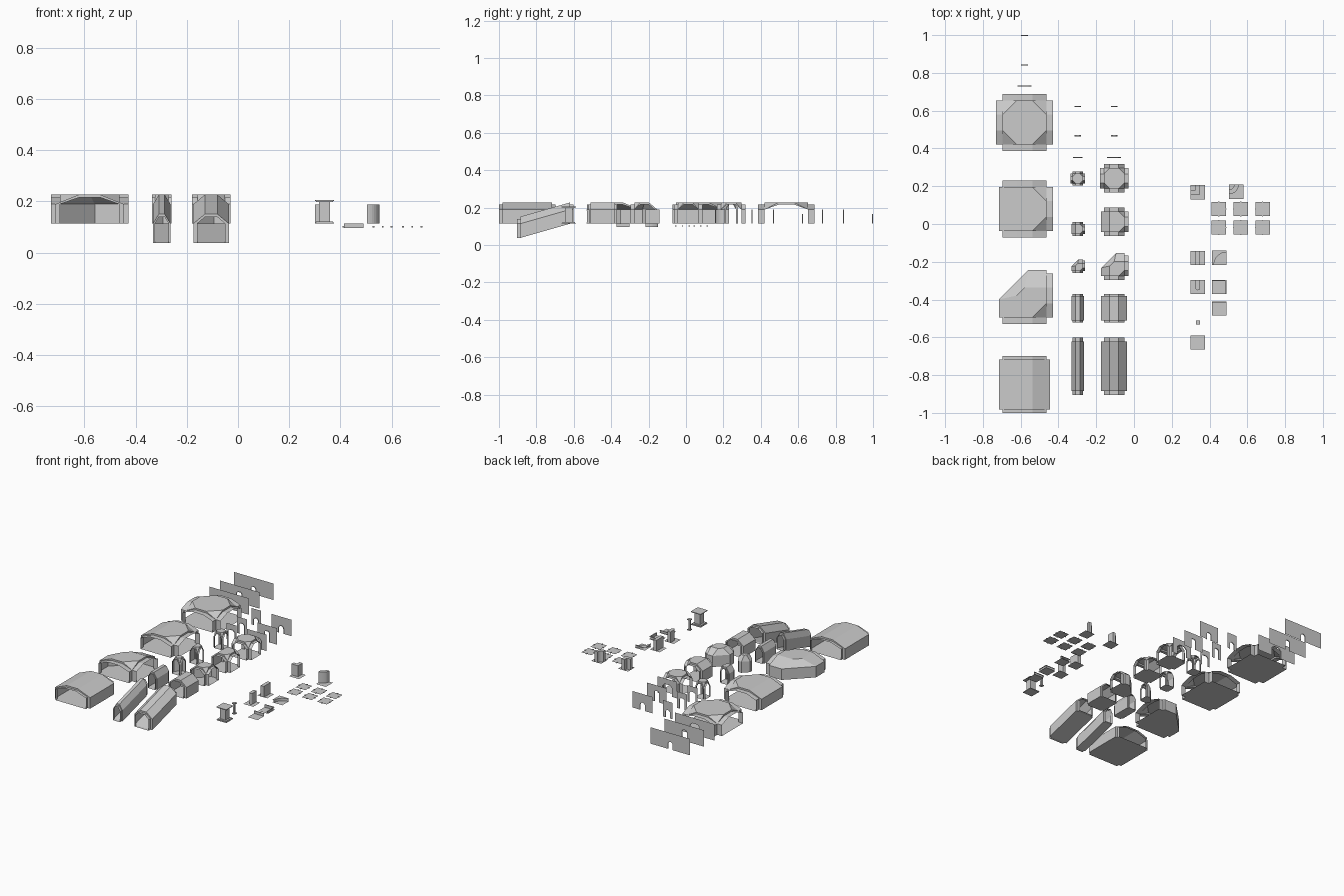
import bpy, bmesh, math

if "Cube" in bpy.data.objects:
    bpy.data.objects.remove(bpy.data.objects["Cube"])

U = 0.0756            # one floor tile
Z0 = 1.5 * U          # floor level
H = 1.5 * U           # tunnel height
ZS, ZR = 0.076, 0.102 # spring height of the vault, rim ceiling height


def finish(name, bm, loc):
    bmesh.ops.remove_doubles(bm, verts=bm.verts, dist=0.0002)
    me = bpy.data.meshes.new(name)
    bm.to_mesh(me)
    bm.free()
    ob = bpy.data.objects.new(name, me)
    ob.location = loc
    bpy.context.collection.objects.link(ob)
    return ob


def face(bm, pts):
    clean = []
    for p in pts:
        if all(sum((a - b) ** 2 for a, b in zip(p, q)) > 1e-9 for q in clean):
            clean.append(p)
    if len(clean) > 2:
        bm.faces.new([bm.verts.new(p) for p in clean])


def loft(bm, rings, closed=True):
    for a, b in zip(rings, rings[1:]):
        n = len(a)
        for i in range(n if closed else n - 1):
            j = (i + 1) % n
            face(bm, [a[i], a[j], b[j], b[i]])


def profile(w, f, top):
    return [(-w, 0), (-w, ZS), (-f, top), (f, top), (w, ZS), (w, 0)]


def box(bm, x0, x1, y0, y1, z0, z1):
    prism(bm, [(x0, y0), (x1, y0), (x1, y1), (x0, y1)], z0, z1)


def prism(bm, plan, z0, z1):
    lo = [(x, y, z0) for x, y in plan]
    hi = [(x, y, z1) for x, y in plan]
    loft(bm, [lo, hi])
    face(bm, lo[::-1])
    face(bm, hi)


def arc(cx, cy, r, a0, a1, n):
    return [(cx + r * math.cos(math.radians(a0 + (a1 - a0) * i / n)),
             cy + r * math.sin(math.radians(a0 + (a1 - a0) * i / n))) for i in range(n + 1)]


# Straight or sloping tunnel: wide body with a narrower rim at both ends
def tunnel(name, loc, w, W, f, half, drop=0):
    bm = bmesh.new()
    t = min(0.019, half * 0.14)
    rim, body = profile(w, f, ZR), profile(W, f, H)
    e = half - t
    stations = [(-half, rim, -drop), (-e, rim, -drop), (-e, body, -drop),
                (e, body, 0), (e, rim, 0), (half, rim, 0)]
    loft(bm, [[(x, y, z + dz) for x, z in pr] for y, pr, dz in stations])
    finish(name, bm, loc)


# Junction room: walls, sloped vault, flat ceiling and an arm on each open side
def junction(name, loc, w, f, half, pairs):
    bm = bmesh.new()
    n = len(pairs)
    for i in range(n):
        (a, ai, opening), (b, bi, _) = pairs[i], pairs[(i + 1) % n]
        if opening:
            dx, dy = (b[0] - a[0]) / (2 * w), (b[1] - a[1]) / (2 * w)
            rings = [[(dx * t + dy * d, dy * t - dx * d, z) for t, z in pr]
                     for d, pr in ((w, profile(w, f, H)), (w, profile(w, f, ZR)),
                                   (half, profile(w, f, ZR)))]
            loft(bm, rings)
        else:
            loft(bm, [[(*a, 0), (*b, 0)], [(*a, ZS), (*b, ZS)], [(*ai, H), (*bi, H)]], False)
    face(bm, [(*p[0], 0) for p in pairs][::-1])
    face(bm, [(*p[1], H) for p in pairs])
    finish(name, bm, loc)


def room_pairs(kind, w, W, f):
    front = [((-w, -w), (-f, -w), True), ((w, -w), (f, -w), False)]
    right = [((w, -w), (w, -f), True), ((w, w), (w, f), False)]
    back = [((w, w), (f, w), True), ((-w, w), (-f, w), False)]
    left = [((-w, w), (-w, f), True), ((-w, -w), (-w, -f), False)]
    if kind == "cross":
        return front + right + back + left
    if kind == "tee":
        return front + right + back + [((-W, w), (-f, w), False), ((-W, -w), (-f, -w), False)]
    return front + right + [((w, W), (w, f), False), ((0.15 * W, W), (0, f), False),
                            ((-W, -0.15 * W), (-f, 0), False), ((-W, -w), (-f, -w), False)]


# Wall panel with a doorway cut from the floor and a shallow reveal
def panel(name, loc, half, dw, dh, rounded):
    bm = bmesh.new()
    if rounded:
        hole = [(dw, 0)] + arc(0, dh - dw, dw, 0, 180, 8) + [(-dw, 0)]
    else:
        c = dw * 0.45
        hole = [(dw, 0), (dw, dh - c), (dw - c, dh), (c - dw, dh), (-dw, dh - c), (-dw, 0)]
    outline = [(-half, 0), (-half, H), (half, H), (half, 0)] + hole
    face(bm, [(x, 0, z) for x, z in outline])
    loft(bm, [[(x, y, z) for x, z in hole] for y in (-0.006, 0)], False)
    finish(name, bm, loc)


# Tunnel sets: name, centre x, rim half width, body half width, ceiling half width,
# half length, y of cross / tee / corner / straight, y of the three panels
sets = [
    ("large", -0.58, 0.116, 0.1345, 0.042, 2 * U, (0.537, 0.079, -0.379, -0.849), (1.0, 0.845, 0.733)),
    ("medium", -0.105, 0.054, 0.069, 0.024, U, (0.242, 0.012, -0.222, -0.445), (0.625, 0.47, 0.355)),
    ("small", -0.298, 0.027, 0.034, 0.011, U / 2, (0.241, -0.026, -0.221, -0.445), (0.625, 0.47, 0.355)),
]
for name, x, w, W, f, half, ys, pys in sets:
    for kind, y in zip(("cross", "tee", "corner"), ys):
        junction(f"{name}_{kind}", (x, y, Z0), w, f, half, room_pairs(kind, w, W, f))
    tunnel(f"{name}_straight", (x, ys[3], Z0), w, W, f, max(half, U))
    if name != "large":
        tunnel(f"{name}_ramp", (x, -0.753, Z0), w, W, f, 2 * U, U)
    wide = 0.025 if name == "small" else 0.037
    panel(f"{name}_panel_low_arch", (x, pys[0], Z0), half, 0.018, 0.053, True)
    panel(f"{name}_panel_door", (x, pys[1], Z0), half, 0.018, 0.075, False)
    panel(f"{name}_panel_wide_door", (x, pys[2], Z0), half, wide, 0.075, False)

T = U / 2
# Square pillar with base and cap
bm = bmesh.new()
box(bm, -T, T, -T, T, 0, 0.004)
box(bm, -0.033, 0.033, -0.033, 0.033, 0.004, 0.009)
box(bm, -0.021, 0.021, -0.021, 0.021, 0.009, 0.084)
box(bm, -0.033, 0.033, -0.033, 0.033, 0.084, 0.088)
box(bm, -T, T, -T, T, 0.088, 0.092)
finish("pillar", bm, (0.338, -0.627, Z0))

# Slender post
bm = bmesh.new()
box(bm, -0.011, 0.011, -0.011, 0.011, 0, 0.006)
box(bm, -0.006, 0.006, -0.006, 0.006, 0.006, 0.07)
box(bm, -0.011, 0.011, -0.011, 0.011, 0.07, 0.076)
finish("post", bm, (0.338, -0.522, Z0))

# Inner walls, each standing on one floor tile
h = 0.012
walls = {
    "wall_end": ((0.338, -0.333), [(h, T), (-h, T)] + arc(0, -0.006, h, 180, 360, 8)),
    "wall_straight": ((0.338, -0.18), [(-h, -T), (h, -T), (h, T), (-h, T)]),
    "wall_corner": ((0.338, 0.168), [(-T, -h), (h, -h), (h, T), (-h, T), (-h, h), (-T, h)]),
    "wall_curved": ((0.542, 0.17), arc(-T, T, T + h, -90, 0, 8) + arc(-T, T, T - h, 0, -90, 8)),
}
for name, ((x, y), plan) in walls.items():
    bm = bmesh.new()
    prism(bm, plan, 0, U)
    face(bm, [(-T, -T, 0), (T, -T, 0), (T, T, 0), (-T, T, 0)])
    finish(name, bm, (x, y, Z0))

# Ledge tiles: an upper walkway area, a step, and a sunken floor
c = 0.031
ledges = {
    "ledge_side": (-0.447, [(-T, c), (T, c)], [(T, T), (-T, T)]),
    "ledge_corner": (-0.333, [(c, -T), (c, c), (-T, c)], [(-T, T), (T, T), (T, -T)]),
    "ledge_curved": (-0.178, arc(T, -T, 0.066, 180, 90, 8), [(T, T), (-T, T), (-T, -T)]),
}
for name, (y, edge, rest) in ledges.items():
    bm = bmesh.new()
    face(bm, [(px, py, 0) for px, py in edge + rest])
    loft(bm, [[(px, py, z) for px, py in edge] for z in (-0.018, 0)], False)
    face(bm, [(px, py, -0.018) for px, py in [(-T, -T), (T, -T), (T, T), (-T, T)]])
    finish(name, bm, (0.452, y, Z0))

# Thin floor tiles with a small tab in the middle of every side
for i, x in enumerate((0.449, 0.565, 0.681)):
    for j, y in enumerate((0.079, -0.019)):
        bm = bmesh.new()
        face(bm, [(-T, -T, 0), (T, -T, 0), (T, T, 0), (-T, T, 0)])
        for s in (-1, 1):
            a, b = sorted((s * (T - 0.006), s * (T + 0.002)))
            box(bm, a, b, -0.003, 0.003, -0.003, 0.003)
            box(bm, -0.003, 0.003, a, b, -0.003, 0.003)
        finish(f"floor_tile_{i}_{j}", bm, (x, y, 0.101))
